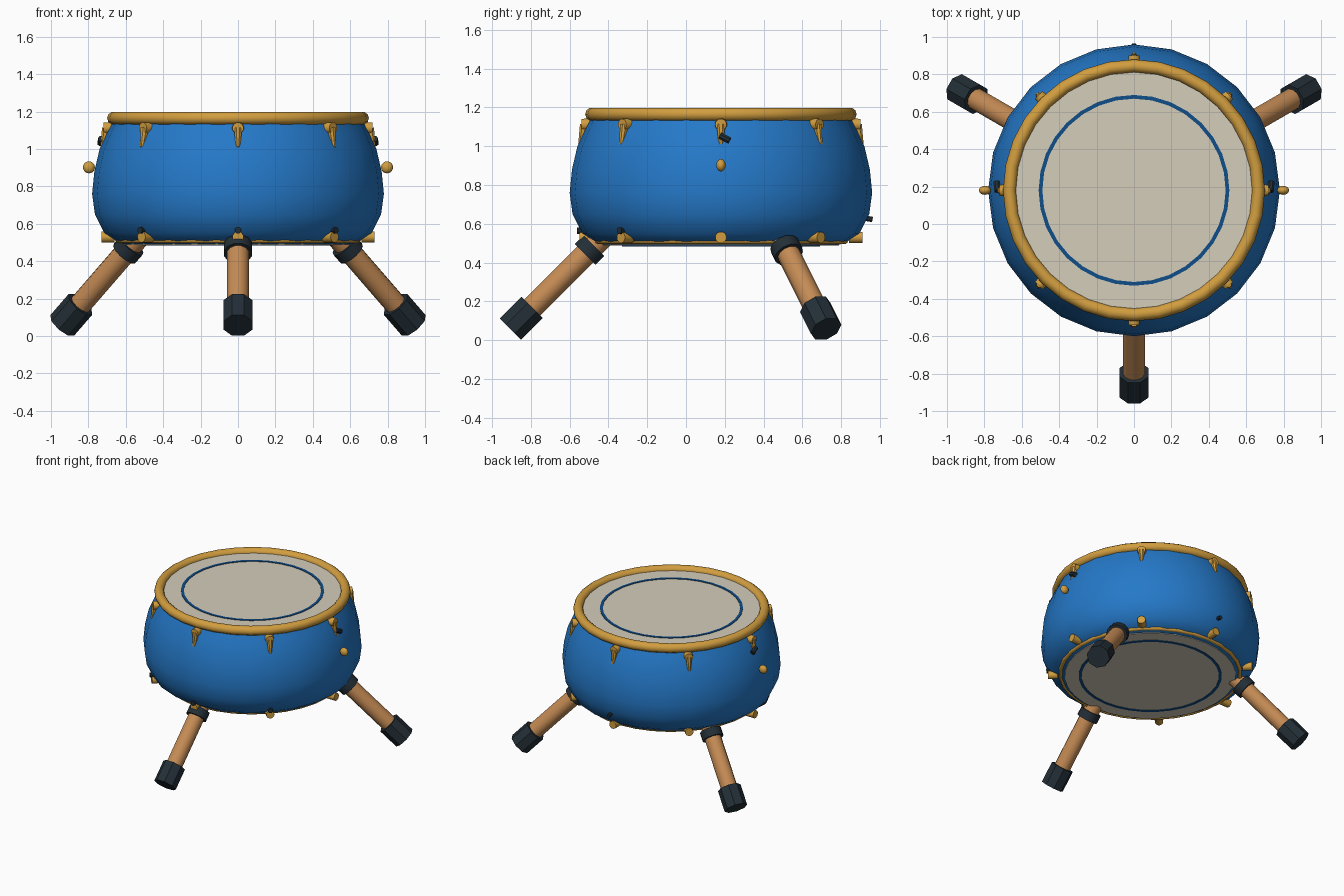
import bpy
import bmesh
from math import sin, cos, pi, radians
from mathutils import Vector, Matrix

cube = bpy.data.objects.get("Cube")
if cube:
    bpy.data.objects.remove(cube, do_unlink=True)

CY = 0.18  # drum axis position along y


def material(name, rgb):
    m = bpy.data.materials.new(name)
    m.use_nodes = True
    m.diffuse_color = (*rgb, 1)
    m.node_tree.nodes["Principled BSDF"].inputs["Base Color"].default_value = (*rgb, 1)
    return m


BLUE = material("blue lacquer", (0.018, 0.19, 0.58))
NAVY = material("dark blue stripe", (0.005, 0.075, 0.25))
GOLD = material("brass", (0.64, 0.34, 0.05))
CREAM = material("cream skin", (0.66, 0.61, 0.50))
WOOD = material("warm wood", (0.56, 0.26, 0.09))
RUBBER = material("dark rubber", (0.017, 0.028, 0.038))


def finish(name, bm, mat, angle=40):
    bmesh.ops.recalc_face_normals(bm, faces=bm.faces)
    mesh = bpy.data.meshes.new(name)
    bm.to_mesh(mesh)
    bm.free()
    mesh.materials.append(mat)
    ob = bpy.data.objects.new(name, mesh)
    bpy.context.collection.objects.link(ob)
    bpy.ops.object.select_all(action='DESELECT')
    ob.select_set(True)
    bpy.context.view_layer.objects.active = ob
    bpy.ops.object.shade_smooth_by_angle(angle=radians(angle))
    return ob


def lathe(name, profile, mat, sides, closed=False, angle=40):
    """Spin (radius, z) points round the drum axis."""
    bm = bmesh.new()
    rings = [[bm.verts.new((r * cos(2 * pi * i / sides), CY + r * sin(2 * pi * i / sides), z))
              for i in range(sides)] for r, z in profile]
    pairs = list(zip(rings, rings[1:]))
    if closed:
        pairs.append((rings[-1], rings[0]))
    else:
        bm.faces.new(rings[0])
        bm.faces.new(rings[-1])
    for a, b in pairs:
        for i in range(sides):
            j = (i + 1) % sides
            bm.faces.new((a[i], a[j], b[j], b[i]))
    return finish(name, bm, mat, angle)


def hoop(name, radius, tube, z, mat, sides=32, steps=10):
    circle = [(radius + tube * cos(2 * pi * k / steps), z + tube * sin(2 * pi * k / steps))
              for k in range(steps)]
    return lathe(name, circle, mat, sides, True, 60)


def rod(name, p, q, r1, r2, mat, sides=12):
    """Tapered cylinder from p to q."""
    axis = Vector(q) - Vector(p)
    bm = bmesh.new()
    bmesh.ops.create_cone(bm, cap_ends=True, segments=sides, radius1=r1, radius2=r2,
                          depth=axis.length)
    place = (Matrix.Translation((Vector(p) + Vector(q)) / 2)
             @ axis.to_track_quat('Z', 'Y').to_matrix().to_4x4()
             @ Matrix.Rotation(pi / sides, 4, 'Z'))
    bm.transform(place)
    return finish(name, bm, mat)


def polar(angle, r, z):
    return Vector((r * cos(angle), CY + r * sin(angle), z))


# Bowl-shaped shell
lathe("shell", [(0.61, 0.492), (0.655, 0.51), (0.715, 0.55), (0.765, 0.65), (0.78, 0.76),
                (0.768, 0.88), (0.74, 1.0), (0.70, 1.09), (0.67, 1.15)], BLUE, 24)

# Skins, hoops and painted rings
lathe("top_skin", [(0.645, 1.13), (0.645, 1.17)], CREAM, 32)
lathe("bottom_skin", [(0.61, 0.488), (0.61, 0.50)], CREAM, 32)
hoop("top_hoop", 0.665, 0.035, 1.165, GOLD)
hoop("bottom_hoop", 0.639, 0.016, 0.512, GOLD)
for label, z in (("top", 1.17), ("bottom", 0.488)):
    lathe(label + "_ring", [(0.49, z - 0.004), (0.51, z - 0.004), (0.51, z + 0.004),
                            (0.49, z + 0.004)], NAVY, 32, True)

# Tension lugs and hooks
for i in range(8):
    a = i * pi / 4
    rod(f"upper_lug_{i}", polar(a, 0.67, 1.112), polar(a, 0.72, 1.112), 0.033, 0.03, GOLD)
    rod(f"hook_{i}", polar(a, 0.725, 1.01), polar(a, 0.705, 1.11), 0.012, 0.024, GOLD, 8)
    rod(f"lower_lug_{i}", polar(a, 0.66, 0.53), polar(a, 0.73, 0.53), 0.03, 0.03, GOLD)
    if i in (5, 6, 7):
        rod(f"front_bolt_{i}", polar(a, 0.70, 0.565), polar(a, 0.742, 0.565), 0.018, 0.018,
            RUBBER, 8)

# Side knobs with their toggles
for side, label in ((1, "left"), (-1, "right")):
    bm = bmesh.new()
    bmesh.ops.create_uvsphere(bm, u_segments=16, v_segments=10, radius=0.032)
    bm.transform(Matrix.Translation((side * 0.797, CY, 0.902))
                 @ Matrix.Diagonal((1, 0.75, 1, 1)))
    finish(label + "_knob", bm, GOLD)
    rod(label + "_toggle", (side * 0.73, CY - 0.005, 1.055), (side * 0.735, CY + 0.045, 1.03),
        0.018, 0.018, RUBBER, 8)

# Vent plug at the back
rod("back_plug", polar(pi / 2, 0.74, 0.63), polar(pi / 2, 0.782, 0.622), 0.015, 0.015, RUBBER, 8)

# Three splayed legs with collars and feet
for label, degrees in (("front", 270), ("left", 30), ("right", 150)):
    a = radians(degrees)

    def along(t):
        """Point at height t above the foot's base centre, on a 45 degree slope."""
        return polar(a, 1.085 - t, 0.057 + t)

    rod(label + "_leg", along(0.08), along(0.51), 0.06, 0.06, WOOD)
    rod(label + "_collar", along(0.385), along(0.43), 0.078, 0.078, RUBBER)
    rod(label + "_foot", along(0), along(0.112), 0.084, 0.084, RUBBER, 8)
